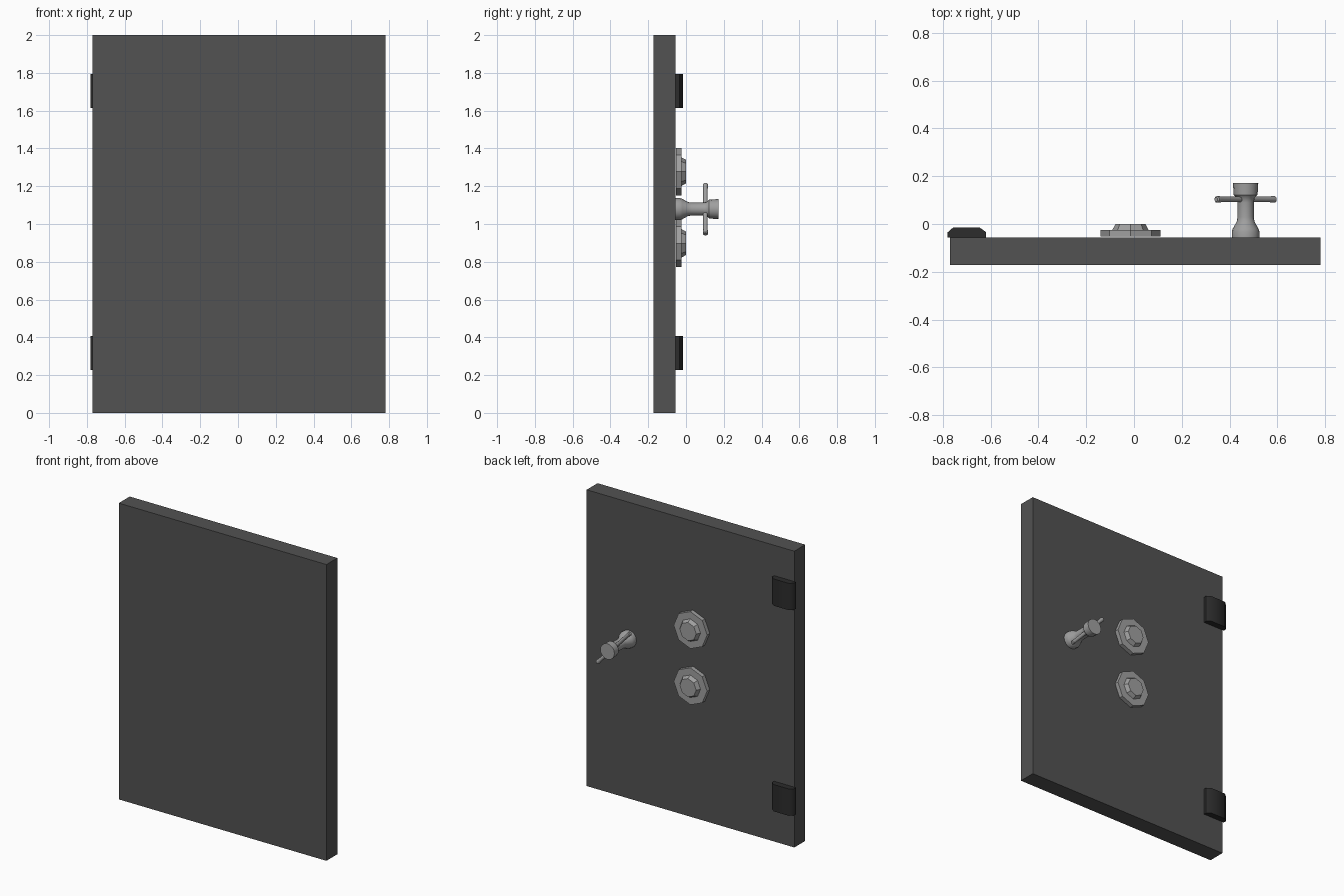
import bpy, bmesh, math
from mathutils import Matrix, Vector

if "Cube" in bpy.data.objects:
    bpy.data.objects.remove(bpy.data.objects["Cube"])


def material(name, v):
    m = bpy.data.materials.new(name)
    m.diffuse_color = (v, v, v, 1)
    m.use_nodes = True
    m.node_tree.nodes["Principled BSDF"].inputs["Base Color"].default_value = m.diffuse_color
    return m


DARK = material("dark_steel", 0.085)
BLACK = material("black_iron", 0.025)
STEEL = material("brushed_steel", 0.35)
BACK = -0.056  # y of the door face carrying the fittings


def finish(name, bm, mat, smooth=None):
    bmesh.ops.recalc_face_normals(bm, faces=bm.faces)
    me = bpy.data.meshes.new(name)
    bm.to_mesh(me)
    bm.free()
    ob = bpy.data.objects.new(name, me)
    bpy.context.collection.objects.link(ob)
    me.materials.append(mat)
    if smooth:
        bpy.ops.object.select_all(action='DESELECT')
        ob.select_set(True)
        bpy.context.view_layer.objects.active = ob
        bpy.ops.object.shade_smooth_by_angle(angle=math.radians(smooth))
    return ob


def turned(name, profile, sides, matrix, mat, smooth=None):
    """Solid of revolution: profile is (radius, height) along local z."""
    bm = bmesh.new()
    rings = []
    for r, h in profile:
        ring = []
        for i in range(sides):
            a = math.tau * i / sides
            ring.append(bm.verts.new(matrix @ Vector((r * math.cos(a), r * math.sin(a), h))))
        rings.append(ring)
    for lo, hi in zip(rings, rings[1:]):
        for i in range(sides):
            j = (i + 1) % sides
            bm.faces.new((lo[i], lo[j], hi[j], hi[i]))
    bm.faces.new(rings[0])
    bm.faces.new(rings[-1])
    return finish(name, bm, mat, smooth)


def outward(x, z):
    """Local z points to +y, origin on the door face."""
    return Matrix.Translation((x, BACK, z)) @ Matrix.Rotation(-math.pi / 2, 4, 'X')


# door slab
bm = bmesh.new()
bmesh.ops.create_cube(bm, size=1, matrix=Matrix.Translation((0.0055, -0.114, 1))
                      @ Matrix.Diagonal((1.551, 0.116, 2, 1)))
finish("door_slab", bm, DARK)

# hinges: bevelled plate profile extruded upwards
plate = [(-0.781, BACK), (-0.781, -0.036), (-0.757, -0.015),
         (-0.645, -0.015), (-0.619, -0.034), (-0.619, BACK)]
for name, z in (("lower_hinge", 0.226), ("upper_hinge", 1.614)):
    bm = bmesh.new()
    face = bm.faces.new([bm.verts.new((x, y, z)) for x, y in plate])
    new = bmesh.ops.extrude_face_region(bm, geom=[face])["geom"]
    bmesh.ops.translate(bm, vec=(0, 0, 0.181),
                        verts=[v for v in new if isinstance(v, bmesh.types.BMVert)])
    finish(name, bm, BLACK, 50)

# combination dials: octagonal plate with a tapered knob
for name, z in (("lower_dial", 0.898), ("upper_dial", 1.277)):
    turned(name, [(0.125, 0.003), (0.125, 0.031), (0.076, 0.031), (0.073, 0.036),
                  (0.062, 0.057)], 8, outward(-0.015, z), STEEL)

# handle hub
turned("handle_hub", [(0.058, 0), (0.058, 0.024), (0.054, 0.036), (0.037, 0.066), (0.034, 0.085),
                      (0.034, 0.145), (0.037, 0.165), (0.050, 0.178), (0.053, 0.228)],
       16, outward(0.467, 1.079), STEEL, 40)

# crossbar through the hub, tilted 45 degrees
bar = Matrix.Translation((0.467, 0.103, 1.078)) @ Matrix.Rotation(-math.radians(43), 4, 'Y')
turned("handle_bar", [(0.009, -0.181), (0.014, -0.176), (0.014, -0.162), (0.012, -0.15),
                      (0.012, 0.15), (0.014, 0.162), (0.014, 0.176), (0.009, 0.181)],
       12, bar, STEEL, 40)
